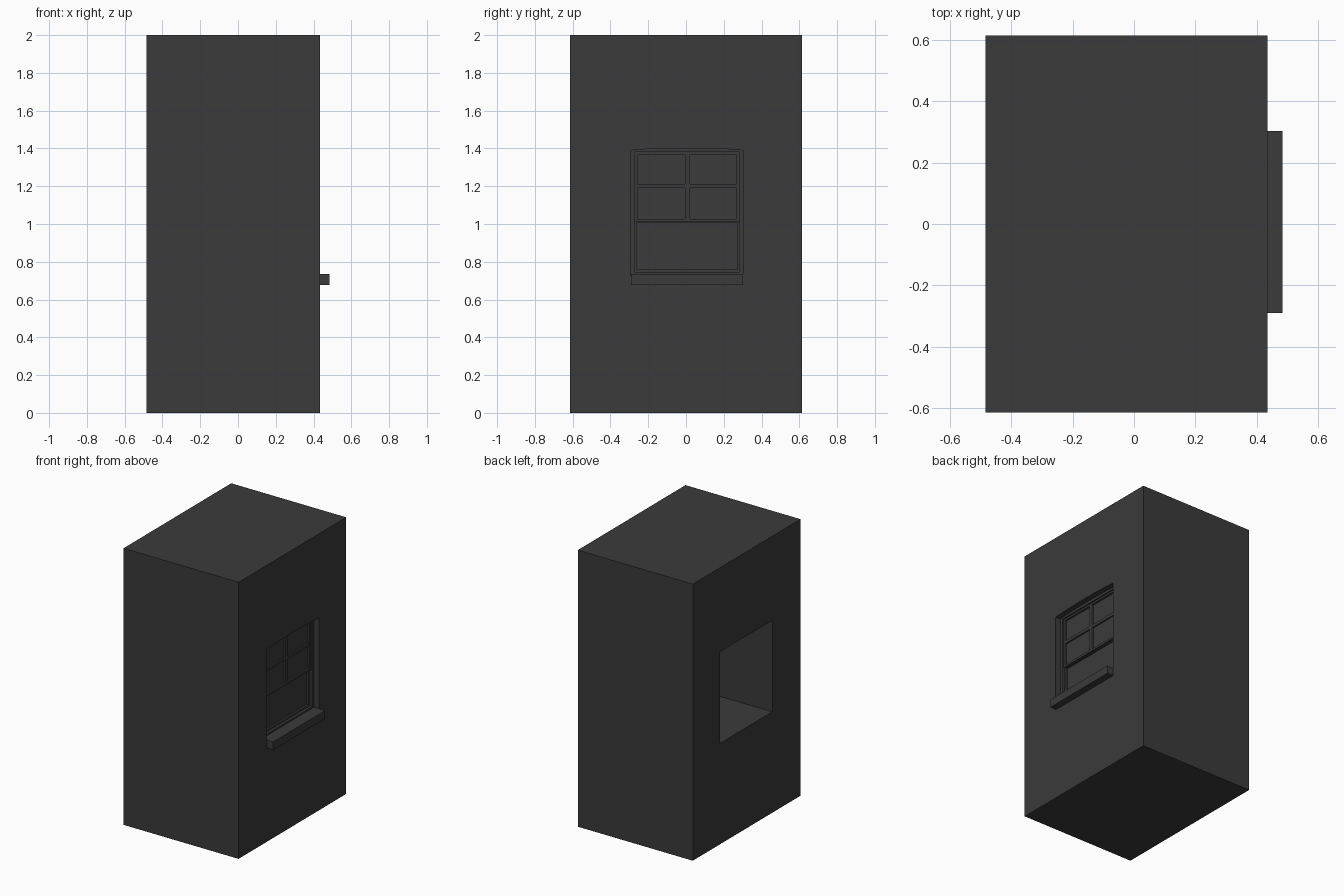
import bpy, bmesh, math

old = bpy.data.objects.get("Cube")
if old:
    bpy.data.objects.remove(old, do_unlink=True)

grey = bpy.data.materials.new("dark_grey")
grey.use_nodes = True
colour = (0.043, 0.043, 0.043, 1)
grey.diffuse_color = colour
grey.node_tree.nodes["Principled BSDF"].inputs["Base Color"].default_value = colour


def prism(name, profile, x0, x1):
    """Extrude a (y, z) profile along x."""
    bm = bmesh.new()
    face = bm.faces.new([bm.verts.new((x0, y, z)) for y, z in profile])
    ext = bmesh.ops.extrude_face_region(bm, geom=[face])
    for v in ext["geom"]:
        if isinstance(v, bmesh.types.BMVert):
            v.co.x = x1
    bmesh.ops.recalc_face_normals(bm, faces=bm.faces)
    me = bpy.data.meshes.new(name)
    bm.to_mesh(me)
    bm.free()
    me.materials.append(grey)
    ob = bpy.data.objects.new(name, me)
    bpy.context.scene.collection.objects.link(ob)
    return ob


def box(name, x0, x1, y0, y1, z0, z1):
    return prism(name, [(y0, z0), (y1, z0), (y1, z1), (y0, z1)], x0, x1)


def cut(target, cutter):
    mod = target.modifiers.new("opening", 'BOOLEAN')
    mod.object = cutter
    mod.solver = 'EXACT'
    bpy.context.view_layer.objects.active = target
    bpy.ops.object.modifier_apply(modifier=mod.name)
    bpy.data.objects.remove(cutter, do_unlink=True)


def border(name, x0, x1, y0, y1, z0, z1, w):
    """Rectangular frame of four bars."""
    ob = box(name, x0, x1, y0, y1, z0, z1)
    cut(ob, box("cutter", x0 - 0.1, x1 + 0.1, y0 + w, y1 - w, z0 + w, z1 - w))
    return ob


# Wall block with a tunnel opening and a slightly arched outer reveal
L, R, BOT, TOP = -0.293, 0.303, 0.73, 1.39
wall = box("wall_block", -0.485, 0.435, -0.615, 0.615, 0, 2)
cut(wall, box("cutter", -0.6, 0.6, L, R, BOT, TOP))
mid, half = (L + R) / 2, (R - L) / 2
arch = [(mid + half * math.cos(a), TOP - 0.002 + 0.012 * math.sin(a))
        for a in (math.pi * i / 8 for i in range(9))]
cut(wall, prism("cutter", [(L, BOT), (R, BOT)] + arch, 0.36, 0.6))

# Projecting sill, running back under the frame
box("window_sill", 0.37, 0.485, -0.29, 0.303, 0.677, 0.735)

# Outer frame, closing the arched head too
border("window_frame", 0.35, 0.395, L - 0.002, R + 0.002, BOT - 0.005, TOP + 0.012, 0.022)

# Sashes: the lower sits a little behind the upper
y0, y1, rail = -0.273, 0.283, 1.01
border("upper_sash", 0.365, 0.385, y0, y1, rail, 1.382, 0.016)
border("lower_sash", 0.35, 0.375, y0, y1, 0.745, rail + 0.01, 0.014)
box("upper_pane", 0.367, 0.372, y0, y1, rail, 1.382)
box("lower_pane", 0.354, 0.36, y0, y1, 0.745, rail + 0.01)

# Glazing bars dividing the upper sash into four
box("vertical_bar", 0.366, 0.384, -0.004, 0.022, rail + 0.01, 1.37)
box("horizontal_bar", 0.366, 0.383, y0 + 0.01, y1 - 0.01, 1.19, 1.212)
